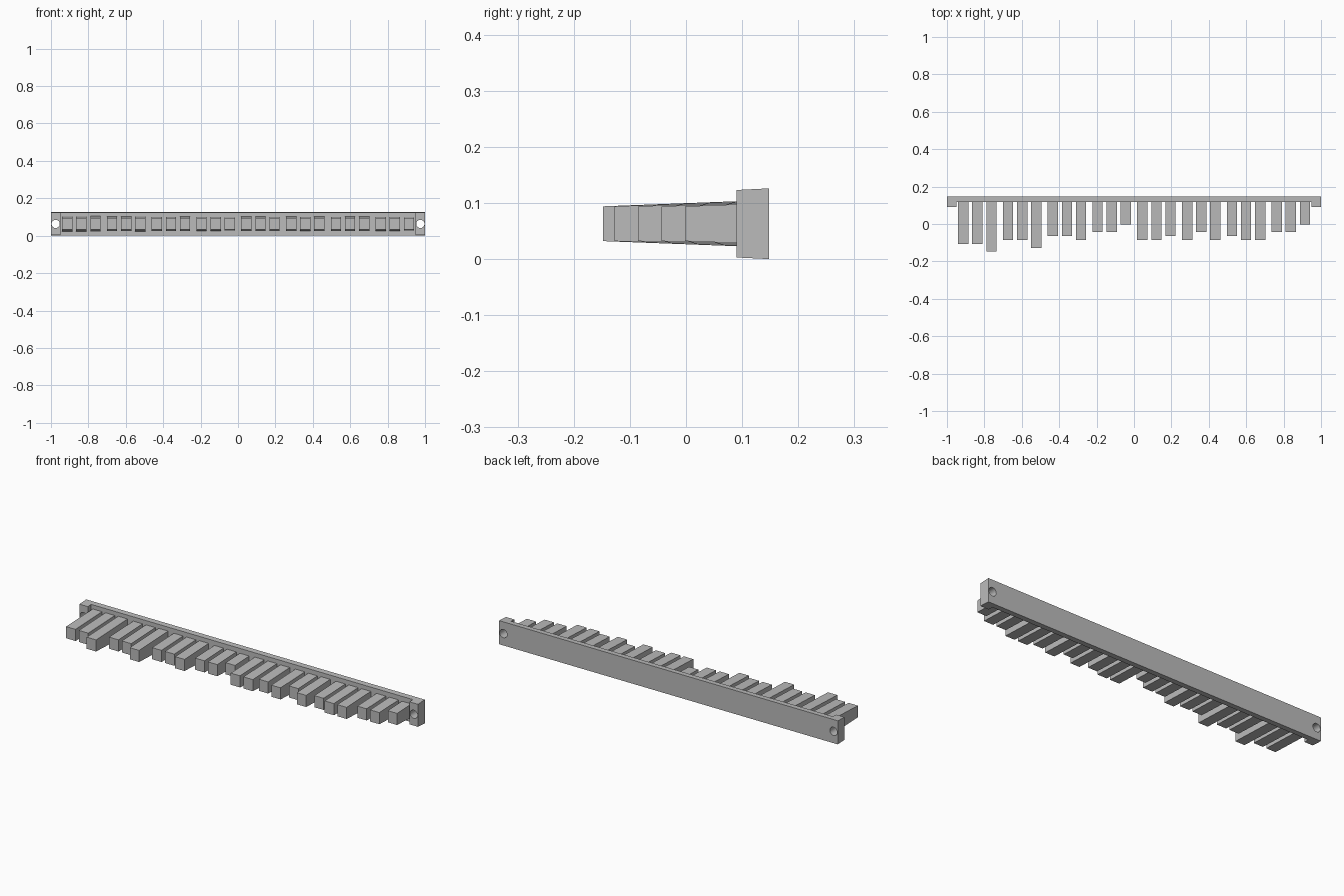
import bpy, bmesh
from math import radians

cube = bpy.data.objects.get("Cube")
if cube:
    bpy.data.objects.remove(cube, do_unlink=True)

grey = bpy.data.materials.new("plain grey")
grey.use_nodes = True
colour = (0.5, 0.5, 0.5, 1)
grey.diffuse_color = colour
grey.node_tree.nodes["Principled BSDF"].inputs["Base Color"].default_value = colour

MID = 0.063      # height of the centre line
BACK = 0.148     # rear face
RAIL = 0.118     # front face of the rail
EAR = 0.09       # front face of the end lugs


def prism(name, outline, half_height):
    """Plan outline with drafted top and bottom; half_height depends on y."""
    bm = bmesh.new()
    low = [bm.verts.new((x, y, MID - half_height(y))) for x, y in outline]
    top = [bm.verts.new((x, y, MID + half_height(y))) for x, y in outline]
    bm.faces.new(low)
    bm.faces.new(top)
    n = len(outline)
    for i in range(n):
        j = (i + 1) % n
        bm.faces.new((low[i], low[j], top[j], top[i]))
    bmesh.ops.recalc_face_normals(bm, faces=bm.faces)
    mesh = bpy.data.meshes.new(name)
    bm.to_mesh(mesh)
    bm.free()
    mesh.materials.append(grey)
    obj = bpy.data.objects.new(name, mesh)
    bpy.context.collection.objects.link(obj)
    return obj


# Rail with a lug at each end
half = [(0.95, RAIL), (0.95, EAR), (1, EAR), (1, BACK)]
outline = half + [(-x, y) for x, y in reversed(half)]
rail = prism("rail", outline, lambda y: MID - 0.05 * (BACK - y))

# Screw holes through the lugs
for side, label in ((1, "left"), (-1, "right")):
    bpy.ops.mesh.primitive_cylinder_add(vertices=32, radius=0.022, depth=0.3,
                                        location=(side * 0.975, RAIL, MID),
                                        rotation=(radians(90), 0, 0))
    cutter = bpy.context.object
    cutter.name = label + "_hole_cutter"
    cutter.data.materials.append(grey)
    cut = rail.modifiers.new(label + "_hole", "BOOLEAN")
    cut.operation = "DIFFERENCE"
    cut.solver = "EXACT"
    cut.object = cutter
    cutter.hide_render = True
    cutter.hide_set(True)

# Apply the holes and remove the cutters
bpy.context.view_layer.objects.active = rail
for mod in list(rail.modifiers):
    cutter = mod.object
    bpy.ops.object.modifier_apply(modifier=mod.name)
    bpy.data.objects.remove(cutter, do_unlink=True)
bpy.ops.object.select_all(action="DESELECT")
rail.select_set(True)
bpy.ops.object.shade_smooth_by_angle(angle=radians(30))

# Teeth in groups of three, each digit being a length step
groups = "557 446 334 220 443 424 344 220".split()
for g, steps in enumerate(groups):
    for t, step in enumerate(steps):
        x = -0.913 + 0.2394 * g + 0.0755 * t
        tip = -0.002 - 0.0209 * int(step)
        w = 0.0275
        prism(f"tooth_{g * 3 + t + 1}",
              [(x - w, tip), (x + w, tip), (x + w, RAIL + 0.001), (x - w, RAIL + 0.001)],
              lambda y: 0.031 + 0.038 * (y - tip))
